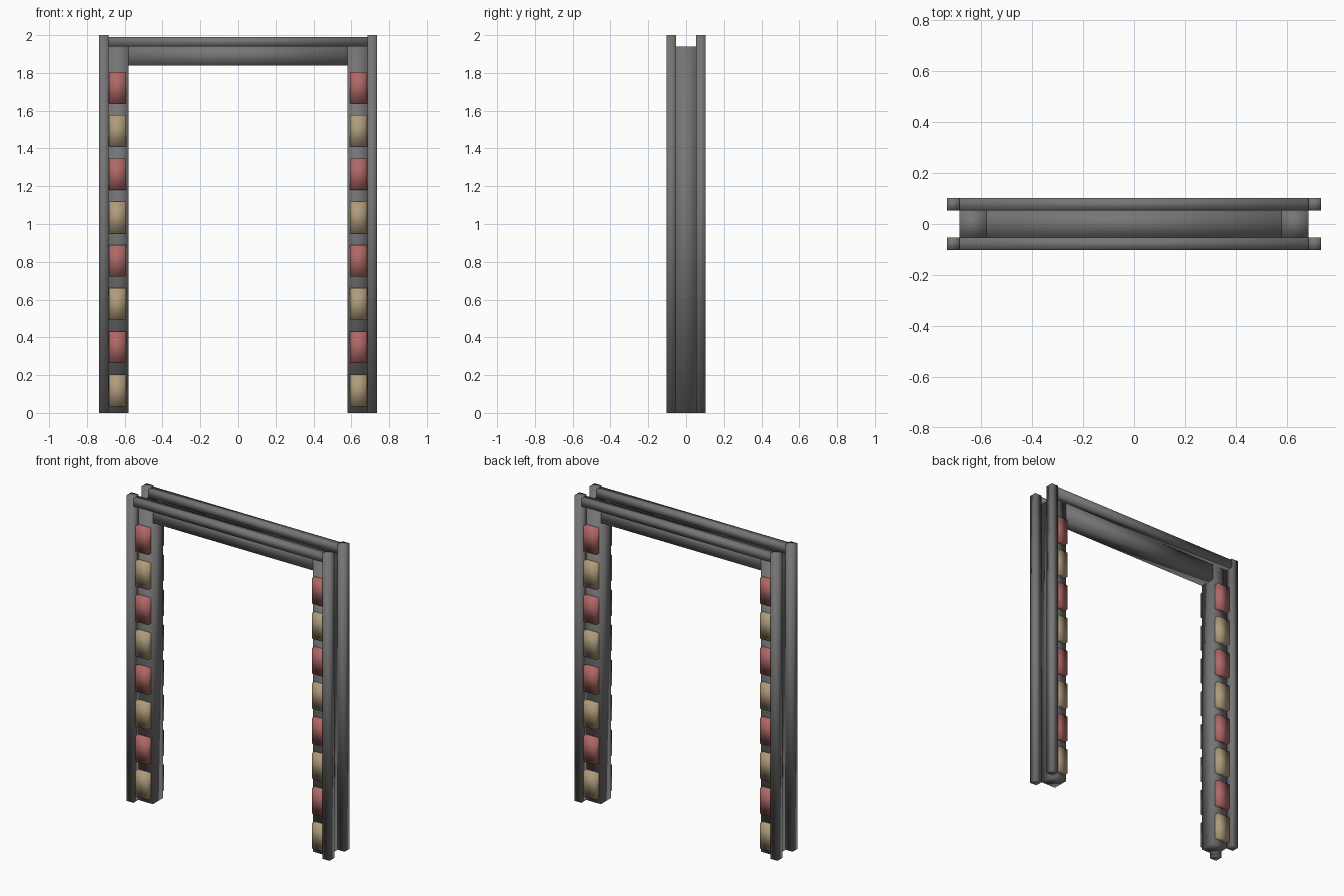
import bpy
import bmesh

cube = bpy.data.objects.get("Cube")
if cube:
    bpy.data.objects.remove(cube, do_unlink=True)


def material(name, rgb):
    mat = bpy.data.materials.new(name)
    mat.use_nodes = True
    color = (*rgb, 1.0)
    mat.diffuse_color = color
    mat.node_tree.nodes["Principled BSDF"].inputs["Base Color"].default_value = color
    return mat


steel = material("dark grey steel", (0.18, 0.18, 0.185))
red = material("dull red lamp", (0.43, 0.14, 0.135))
tan = material("dull tan lamp", (0.43, 0.33, 0.2))


def box(name, xs, ys, zs, mat):
    """Softly shaded box spanning the given ranges."""
    bm = bmesh.new()
    bmesh.ops.create_cube(bm, size=1.0)
    for v in bm.verts:
        v.co = [r[0] if c < 0 else r[1] for c, r in zip(v.co, (xs, ys, zs))]
    for f in bm.faces:
        f.smooth = True
    mesh = bpy.data.meshes.new(name)
    bm.to_mesh(mesh)
    bm.free()
    mesh.materials.append(mat)
    obj = bpy.data.objects.new(name, mesh)
    bpy.context.collection.objects.link(obj)
    return obj


def span(a, b, sign):
    return tuple(sorted((a * sign, b * sign)))


INNER, OUTER, EDGE = 0.58, 0.685, 0.735   # leg faces along x
CORE, FACE = 0.053, 0.103                 # core and post faces along y
BEAM_TOP = 1.94

# Lintel between the legs
box("lintel_beam", (-INNER, INNER), (-CORE, CORE), (1.84, BEAM_TOP), steel)

for sy, depth in ((-1, "front"), (1, "back")):
    # Rail along the top
    box(f"{depth}_top_rail", (-OUTER, OUTER), span(CORE, FACE, sy),
        (BEAM_TOP, 1.99), steel)

for sx, side in ((1, "left"), (-1, "right")):
    box(f"{side}_leg_core", span(INNER, OUTER, sx), (-CORE, CORE),
        (0, BEAM_TOP), steel)
    for sy, depth in ((-1, "front"), (1, "back")):
        # Corner post
        box(f"{side}_{depth}_post", span(OUTER, EDGE, sx),
            span(CORE, FACE, sy), (0, 2), steel)
        # Stack of alternating lamps
        for i in range(8):
            z = 0.035 + i * 0.229
            box(f"{side}_{depth}_lamp_{i + 1}", span(0.594, 0.683, sx),
                span(CORE - 0.03, 0.083, sy), (z, z + 0.167),
                red if i % 2 else tan)
